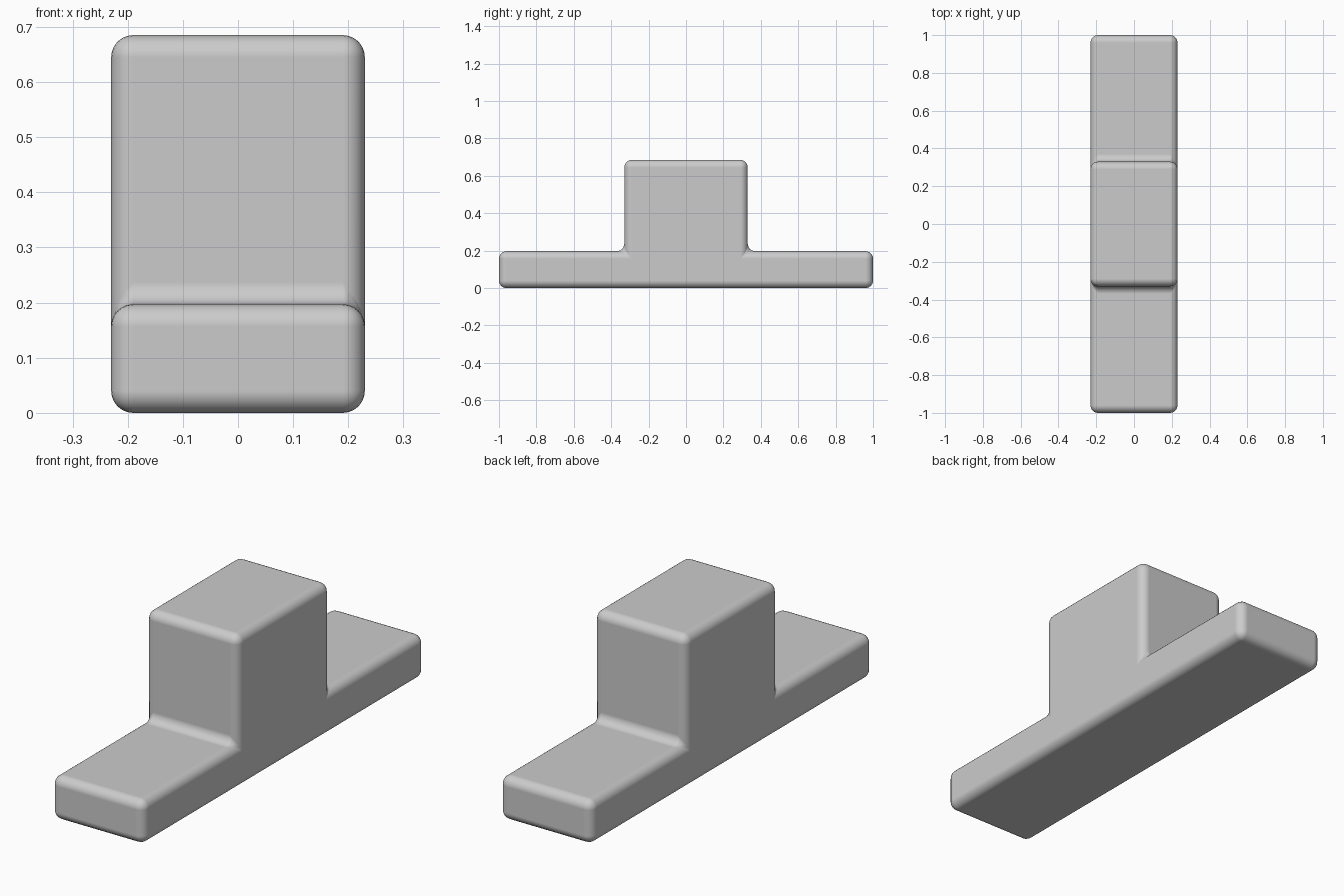
import bpy, bmesh

if "Cube" in bpy.data.objects:
    bpy.data.objects.remove(bpy.data.objects["Cube"])

# Stepped block: inverted-T side profile (y, z), extruded across x
HALF_WIDTH, HEIGHT, BASE_TOP, BLOCK_Y, RADIUS = 0.23, 0.685, 0.197, 0.33, 0.04
half = [(1, 0), (1, BASE_TOP), (BLOCK_Y, BASE_TOP), (BLOCK_Y, HEIGHT)]
profile = half + [(-y, z) for y, z in reversed(half)]

bm = bmesh.new()
face = bm.faces.new([bm.verts.new((-HALF_WIDTH, y, z)) for y, z in profile])
extruded = bmesh.ops.extrude_face_region(bm, geom=[face], use_keep_orig=True)
moved = [g for g in extruded["geom"] if isinstance(g, bmesh.types.BMVert)]
bmesh.ops.translate(bm, verts=moved, vec=(2 * HALF_WIDTH, 0, 0))
bmesh.ops.recalc_face_normals(bm, faces=bm.faces[:])

mesh = bpy.data.meshes.new("stepped_block")
bm.to_mesh(mesh)
bm.free()
block = bpy.data.objects.new("stepped_block", mesh)
bpy.context.collection.objects.link(block)

# Rounded edges, including the fillets where the block meets the base
bevel = block.modifiers.new("rounded_edges", "BEVEL")
bevel.width = RADIUS
bevel.segments = 6
bevel.limit_method = "ANGLE"
bevel.harden_normals = True
mesh.shade_smooth()
